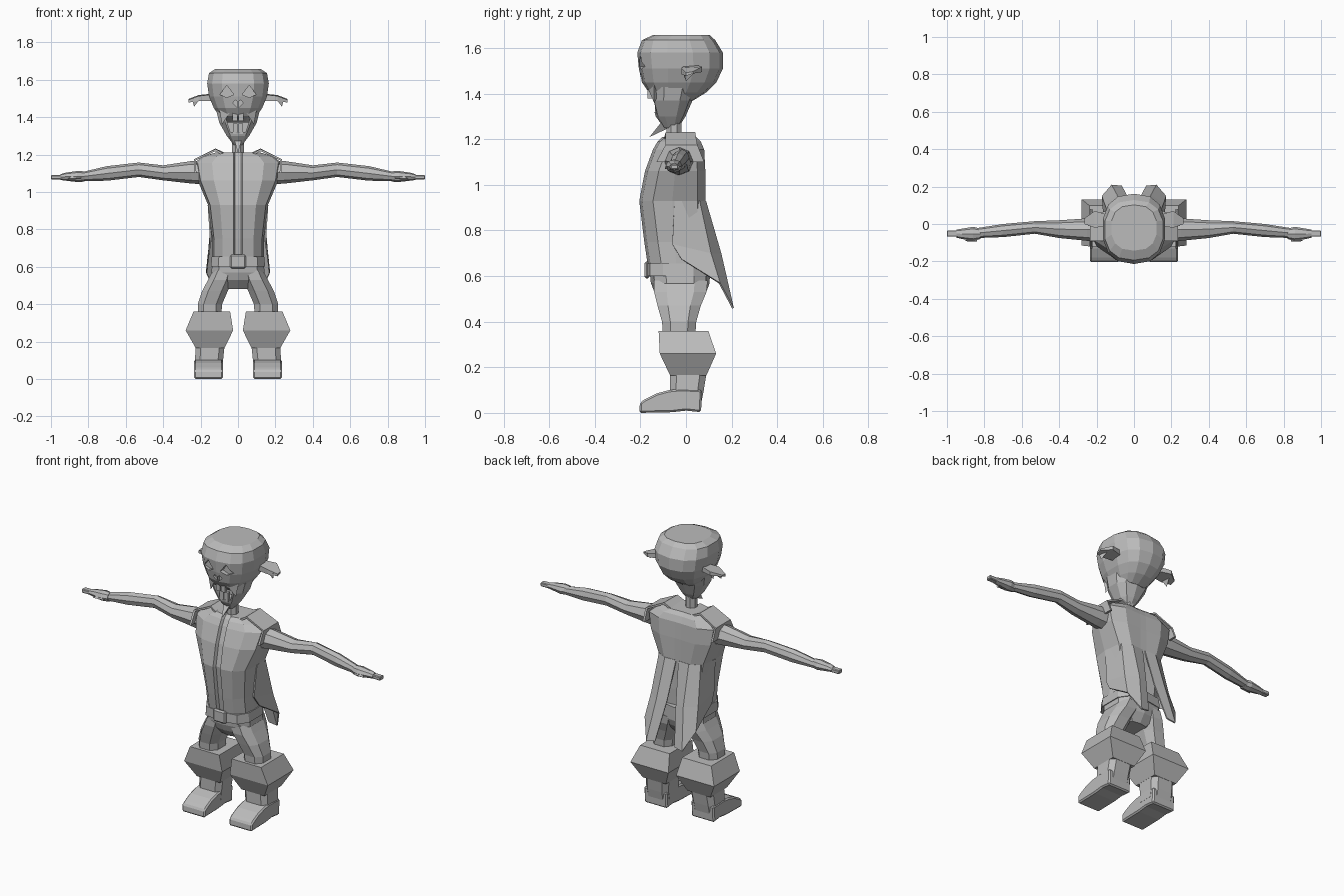
import bpy, bmesh, math
from mathutils import Vector

if "Cube" in bpy.data.objects:
    bpy.data.objects.remove(bpy.data.objects["Cube"])

grey = bpy.data.materials.new("plain grey")
grey.diffuse_color = (0.5, 0.5, 0.5, 1)
grey.use_nodes = True
grey.node_tree.nodes["Principled BSDF"].inputs["Base Color"].default_value = grey.diffuse_color


def make(name, verts, faces, mirror=False, thick=0, bevel=0):
    bm = bmesh.new()
    vs = [bm.verts.new(v) for v in verts]
    for f in faces:
        bm.faces.new([vs[i] for i in f])
    bmesh.ops.recalc_face_normals(bm, faces=bm.faces)
    me = bpy.data.meshes.new(name)
    bm.to_mesh(me)
    bm.free()
    me.materials.append(grey)
    ob = bpy.data.objects.new(name, me)
    bpy.context.collection.objects.link(ob)
    if bevel:
        m = ob.modifiers.new("bevel", 'BEVEL')
        m.width, m.segments = bevel, 1
    if thick:
        ob.modifiers.new("thickness", 'SOLIDIFY').thickness = thick
    if mirror:
        ob.modifiers.new("mirror", 'MIRROR').use_clip = False
    return ob


def loft(name, rings, **kw):
    n = len(rings[0])
    faces = [[k*n+i, k*n+(i+1) % n, (k+1)*n+(i+1) % n, (k+1)*n+i]
             for k in range(len(rings)-1) for i in range(n)]
    faces += [list(range(n))[::-1], list(range((len(rings)-1)*n, len(rings)*n))]
    return make(name, [p for r in rings for p in r], faces, **kw)


def ring(z, x0, x1, y0, y1, n=8, power=0.75):
    """Horizontal rounded ring filling the given x and y limits."""
    cx, cy, rx, ry = (x0+x1)/2, (y0+y1)/2, (x1-x0)/2, (y1-y0)/2
    out = []
    for i in range(n):
        a = 2*math.pi*(i+0.5)/n
        c, s = math.cos(a), math.sin(a)
        m = math.cos(math.pi/n) ** power
        out.append((cx+rx*math.copysign(abs(c)**power, c)/m,
                    cy+ry*math.copysign(abs(s)**power, s)/m, z))
    return out


def box(name, lo, hi, **kw):
    sq = [(lo[0], lo[1]), (hi[0], lo[1]), (hi[0], hi[1]), (lo[0], hi[1])]
    return loft(name, [[(x, y, z) for x, y in sq] for z in (lo[2], hi[2])], **kw)


def extrude_y(name, outline, y0, y1, **kw):
    return loft(name, [[(x, y, z) for x, z in outline] for y in (y0, y1)], **kw)


def cut(target, cutter):
    cutter.hide_render = True
    cutter.hide_viewport = False
    cutter.display_type = 'WIRE'
    m = target.modifiers.new("cut", 'BOOLEAN')
    m.operation, m.solver, m.object = 'DIFFERENCE', 'EXACT', cutter
    bpy.context.view_layer.objects.active = target
    bpy.ops.object.modifier_apply(modifier=m.name)
    bpy.data.objects.remove(cutter)


# Skull: z, half width, front, back
skull = loft("skull", [ring(z, -w, w, f, b, 14, 0.8) for z, w, f, b in [
    (1.37, .07, -.11, .03), (1.405, .10, -.16, .085), (1.45, .13, -.19, .13),
    (1.51, .155, -.203, .158), (1.58, .165, -.21, .158), (1.635, .155, -.19, .125),
    (1.658, .12, -.14, .10)]])
# Eye sockets and nose hole
for s in (-1, 1):
    cut(skull, extrude_y("eye_cutter", [(s*.022, 1.52), (s*.06, 1.505), (s*.098, 1.52),
                                        (s*.06, 1.57)], -.3, -.175))
    cut(skull, extrude_y("nose_cutter", [(s*.002, 1.45), (s*.028, 1.475),
                                         (s*.016, 1.492), (s*.002, 1.482)], -.3, -.18))

# Jaw with open mouth
jaw = loft("jaw", [ring(z, -w, w, f, b, 10, 0.8) for z, w, f, b in [
    (1.25, .022, -.095, -.035), (1.30, .06, -.13, -.005), (1.37, .10, -.15, .025),
    (1.43, .115, -.155, .045)]])
cut(jaw, extrude_y("mouth_cutter", [(-.04, 1.32), (.04, 1.32), (.085, 1.45), (-.085, 1.45)],
                   -.3, -.06))
box("upper_tooth", (.004, -.168, 1.38), (.03, -.148, 1.44), mirror=True)
box("lower_tooth", (.002, -.135, 1.31), (.028, -.115, 1.365), mirror=True)
make("lip_fold", [(.04, -.17, 1.43), (.10, -.14, 1.44), (.085, -.14, 1.36), (.06, -.11, 1.41)],
     [(0, 1, 2), (0, 2, 3), (0, 3, 1), (1, 3, 2)], mirror=True)
make("chin_beard", [(-.022, -.10, 1.285), (.022, -.10, 1.285), (0, -.075, 1.25), (0, -.16, 1.21)],
     [(0, 1, 2), (0, 3, 1), (1, 3, 2), (2, 3, 0)])

# Ears with drooping tips
loft("ear", [[(x, y0, z0), (x, y1, z0+.01), (x, y1, z1), (x, y0, z1-.005)] for x, y0, y1, z0, z1 in [
    (.14, -.01, .05, 1.485, 1.525), (.21, -.02, .07, 1.485, 1.518),
    (.265, .0, .03, 1.478, 1.497)]], mirror=True)
make("ear_tip", [(.205, -.015, 1.495), (.245, -.01, 1.495), (.22, .04, 1.495), (.235, .0, 1.455)],
     [(0, 1, 2), (0, 3, 1), (1, 3, 2), (2, 3, 0)], mirror=True)

# Neck
loft("neck", [ring(z, -.032, .032, -.085, -.02, 8, 1) for z in (1.15, 1.29)])


# Vest with a recessed front opening
def vest_ring(z, w, f, b):
    half = [(.016, f+.018), (.024, f), (.6*w, f+.012), (.93*w, f+.06), (w, (f+b)/2),
            (.93*w, b-.035), (.55*w, b), (.02, b-.004)]
    return [(x, y, z) for x, y in half] + [(-x, y, z) for x, y in half[::-1]]


loft("vest", [vest_ring(*r) for r in [
    (.63, .138, -.165, .08), (.75, .138, -.183, .085), (.93, .16, -.205, .085),
    (1.06, .215, -.18, .085), (1.155, .232, -.145, .08), (1.19, .19, -.125, .065),
    (1.21, .12, -.105, .045)]])
# Raised shoulder edges
make("shoulder_flap", [(.05, -.10, 1.19), (.05, .04, 1.20), (.12, -.09, 1.23), (.12, .04, 1.232),
                       (.235, -.09, 1.175), (.235, .05, 1.175), (.235, -.13, 1.10), (.235, .08, 1.10)],
     [(0, 2, 3, 1), (2, 4, 5, 3), (4, 6, 7, 5)], mirror=True, thick=.012)

# Split coat tails that wrap round the sides
tail = [(.008, .085, .93), (.08, .088, .93), (.14, .06, .93), (.162, -.05, .93),
        (.03, .14, .70), (.09, .155, .70), (.158, .11, .70), (.15, -.06, .74),
        (.065, .205, .47), (.12, .21, .46), (.172, .15, .57), (.16, -.02, .675)]
make("coat_tail", tail, [(r*4+i, r*4+i+1, r*4+i+5, r*4+i+4) for r in (0, 1) for i in range(3)],
     mirror=True, thick=.008)

# Belt, buckle and hips
loft("belt", [ring(z, -w, w, -.172, .105, 10, .65) for z, w in ((.60, .145), (.655, .14))])
box("buckle", (-.042, -.182, .59), (.042, -.16, .665), bevel=.008)
loft("hips", [ring(z, -w, w, f, b, 10, .65) for z, w, f, b in [
    (.48, .065, -.09, .05), (.53, .125, -.135, .085), (.57, .142, -.15, .10),
    (.62, .138, -.155, .10)]])


# Arms and hands: x, top, bottom, back, front
def arm_ring(x, t, b, y1, y0):
    return [(x, p[1], p[0]) for p in
            [(q[0], q[1]) for q in
             [((t+b)/2 + (t-b)/2*math.sin(a), (y0+y1)/2 + (y1-y0)/2*math.cos(a))
              for a in [2*math.pi*i/8 for i in range(8)]]]]


loft("arm", [arm_ring(*r) for r in [
    (.17, 1.165, 1.04, .035, -.10), (.25, 1.165, 1.045, .03, -.09),
    (.40, 1.142, 1.062, .02, -.075), (.53, 1.157, 1.08, .015, -.052),
    (.70, 1.138, 1.06, .0, -.07), (.84, 1.105, 1.058, -.022, -.075)]], mirror=True)
loft("hand", [arm_ring(*r) for r in [
    (.82, 1.11, 1.055, -.025, -.08), (.86, 1.112, 1.053, -.015, -.09),
    (.92, 1.103, 1.06, -.025, -.08), (.95, 1.095, 1.064, -.03, -.073)]], mirror=True)
box("fingers", (.94, -.068, 1.067), (1.0, -.034, 1.09), mirror=True, bevel=.004)
make("thumb", [(.84, -.06, 1.065), (.84, -.06, 1.095), (.88, -.08, 1.09), (.91, -.092, 1.07),
               (.84, -.093, 1.075)],
     [(0, 1, 4), (1, 2, 4), (2, 3, 4), (0, 4, 3), (0, 3, 2, 1)], mirror=True)

# Trouser legs
loft("trouser_leg", [ring(*r) for r in [
    (.33, .09, .215, -.10, .04), (.40, .085, .215, -.105, .045), (.47, .055, .192, -.125, .065),
    (.53, .03, .16, -.14, .09), (.58, .02, .135, -.14, .095)]], mirror=True)

# Boots: wide folded cuff, shaft and foot
loft("boot_cuff", [ring(z, a, b, f, k, 4, .7) for z, a, b, f, k in [
    (.165, .072, .226, -.07, .09), (.26, .026, .28, -.115, .132), (.36, .042, .238, -.12, .098)]],
     mirror=True)
loft("boot_shaft", [ring(*r, 8, .5) for r in [
    (.05, .08, .232, -.075, .068), (.10, .08, .23, -.07, .078), (.175, .072, .226, -.07, .09)]],
     mirror=True)
foot = [(-.205, .0), (-.202, .045), (-.18, .06), (-.13, .085), (-.075, .10), (-.02, .105),
        (.07, .10), (.066, .003), (.0, .01), (-.06, .003)]
loft("boot_foot", [[(x, y, z) for y, z in foot] for x in (.081, .234)], mirror=True, bevel=.008)
